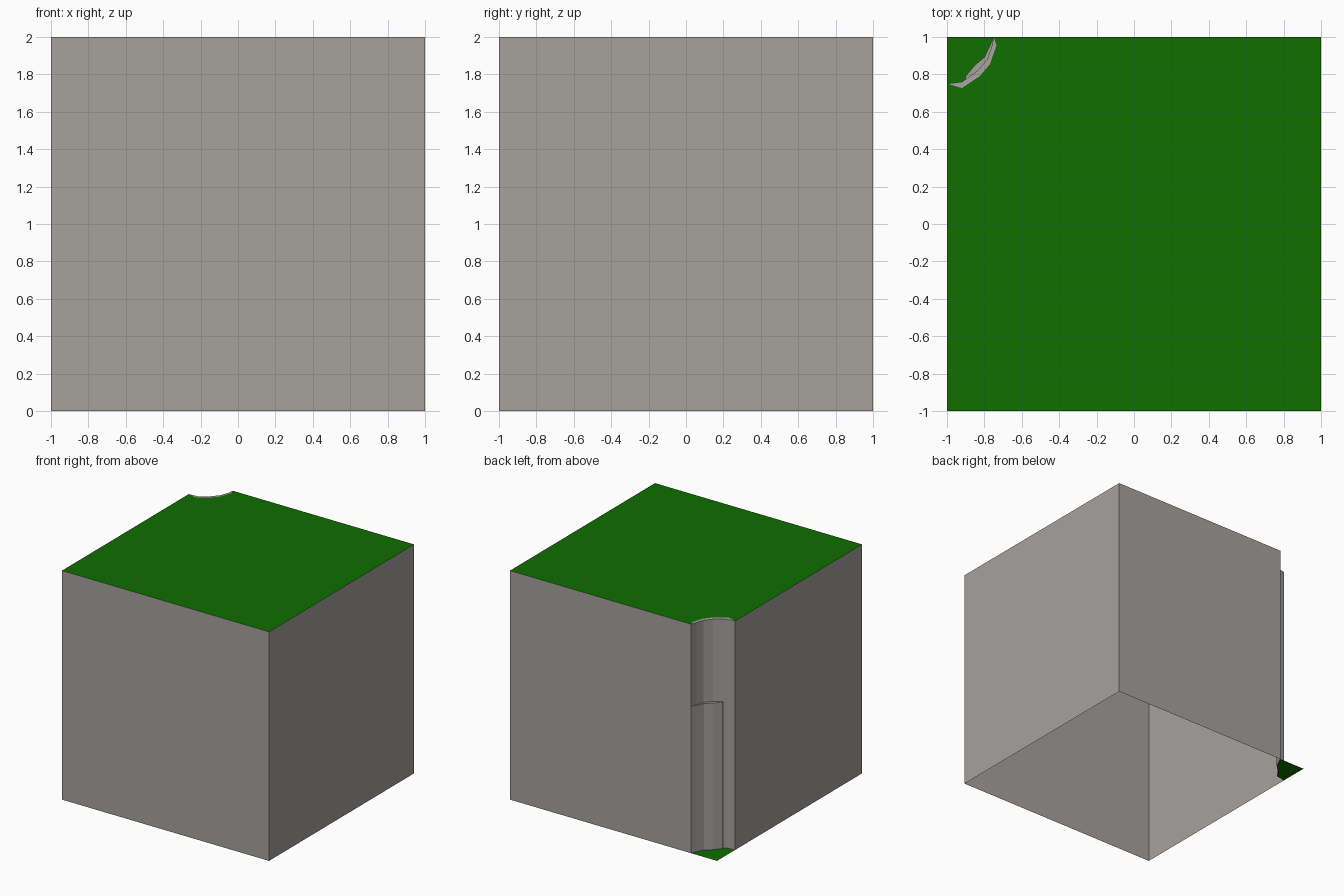
import bpy
import bmesh

if "Cube" in bpy.data.objects:
    bpy.data.objects.remove(bpy.data.objects["Cube"])


def material(name, rgb):
    mat = bpy.data.materials.new(name)
    mat.diffuse_color = (*rgb, 1)
    mat.use_nodes = True
    mat.node_tree.nodes["Principled BSDF"].inputs["Base Color"].default_value = mat.diffuse_color
    return mat


grass = material("grass", (0.005, 0.158, 0.0))
rock = material("rock", (0.38, 0.36, 0.34))

# Plan outlines of the corner notch, from back wall round to left wall
rim = [(-0.75, 1), (-0.735, 0.955), (-0.77, 0.855), (-0.825, 0.79), (-0.92, 0.727), (-1, 0.75)]
wall = [(-0.75, 1), (-0.762, 0.945), (-0.785, 0.88), (-0.835, 0.82), (-0.92, 0.76), (-1, 0.75)]
ledge = [(-0.75, 1), (-0.77, 0.955), (-0.80, 0.892), (-0.85, 0.85), (-0.90, 0.79), (-0.902, 0.775)]
TOP, LIP, LEDGE = 2.0, 1.998, 1.28


def at(pts, z):
    return [(x, y, z) for x, y in pts]


def strip(low, high):
    return [(low[i], low[i + 1], high[i + 1], high[i]) for i in range(len(low) - 1)]


def sheet(name, faces, mat):
    bm = bmesh.new()
    for f in faces:
        pts = list(dict.fromkeys(f))
        if len(pts) > 2:
            bm.faces.new([bm.verts.new(p) for p in pts])
    bmesh.ops.remove_doubles(bm, verts=bm.verts, dist=0.0005)
    me = bpy.data.meshes.new(name)
    bm.to_mesh(me)
    bm.free()
    me.materials.append(mat)
    ob = bpy.data.objects.new(name, me)
    bpy.context.collection.objects.link(ob)
    return ob


# Straight cliff sides, open underneath
sides = [rim[-1], (-1, -1), (1, -1), (1, 1), rim[0]]
sheet("cliff_sides", strip(at(sides, 0), at(sides, TOP)), rock)

# Grass top with the scooped corner
sheet("grass_top", [at(sides + rim[1:-1], TOP)], grass)

# Worn lip beside the grass edge (end points shared with the top)
lip = at(wall[:1], TOP) + at(wall[1:-1], LIP) + at(wall[-1:], TOP)
sheet("notch_lip", strip(lip, at(rim, TOP)), rock)

# Upper notch wall; only its last panel reaches the ground
sheet("notch_wall", strip(at(wall[:5], LEDGE), lip[:5])
      + strip(at(wall[4:], 0), lip[4:]), rock)

# Rock ledge standing in the notch
front = ledge + [wall[4]]
sheet("rock_ledge_front", strip(at(front, 0), at(front, LEDGE)), rock)
sheet("rock_ledge_top", [at(ledge + wall[4:0:-1], LEDGE)], rock)

# Small patch of grass at the foot of the corner
sheet("grass_floor", [at([(-1, 1), wall[5], wall[4]] + ledge[::-1], 0)], grass)
